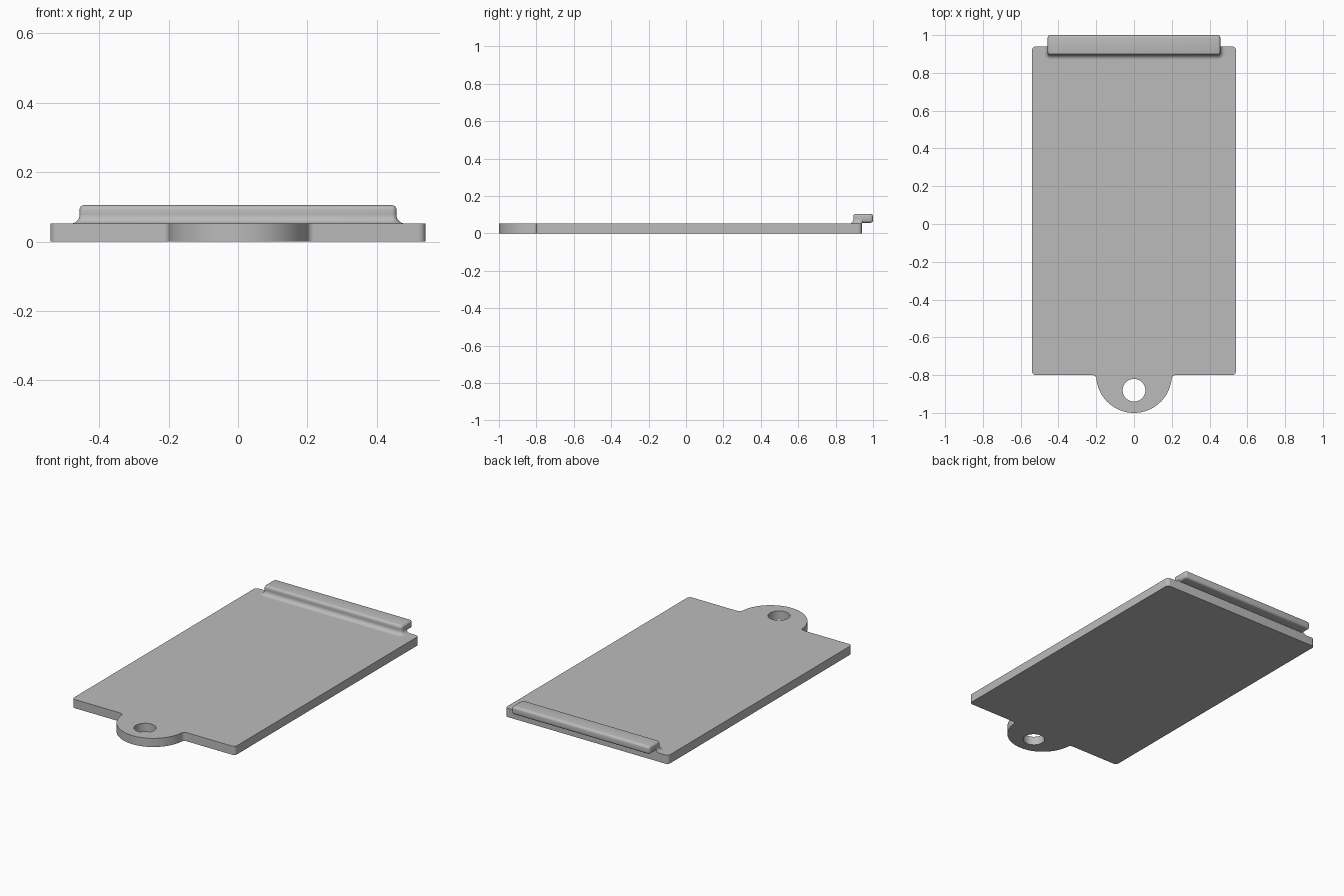
import bpy, bmesh
from math import sin, cos, radians, pi, sqrt, atan2, degrees

if "Cube" in bpy.data.objects:
    bpy.data.objects.remove(bpy.data.objects["Cube"])

grey = bpy.data.materials.new("plain grey")
grey.use_nodes = True
COLOUR = (0.5, 0.5, 0.5, 1)
grey.diffuse_color = COLOUR
grey.node_tree.nodes["Principled BSDF"].inputs["Base Color"].default_value = COLOUR

HALF_W, FRONT, BACK, THICK = 0.54, -0.8, 0.94, 0.052
LIP_W, LIP_FRONT = 0.457, 0.895


def arc(cx, cy, r, start, end, n=6):
    angles = [radians(start + (end - start) * i / n) for i in range(n + 1)]
    return [(cx + r * cos(a), cy + r * sin(a)) for a in angles]


def finish(ob):
    bpy.ops.object.select_all(action="DESELECT")
    ob.select_set(True)
    bpy.context.view_layer.objects.active = ob
    bpy.ops.object.shade_smooth_by_angle(angle=radians(35))


def mesh_object(name, bm):
    bmesh.ops.recalc_face_normals(bm, faces=bm.faces)
    me = bpy.data.meshes.new(name)
    bm.to_mesh(me)
    bm.free()
    me.materials.append(grey)
    ob = bpy.data.objects.new(name, me)
    bpy.context.collection.objects.link(ob)
    return ob


# Plate outline: rounded corners, blended round tab at the front
c, f, tab = 0.02, 0.02, 0.2
fx = sqrt((tab + f) ** 2 - f ** 2)
tilt = degrees(atan2(f, fx))
x = HALF_W - c
outline = (arc(x, FRONT + c, c, -90, 0) + arc(x, BACK - c, c, 0, 90)
           + arc(-x, BACK - c, c, 90, 180) + arc(-x, FRONT + c, c, 180, 270)
           + arc(-fx, FRONT - f, f, 90, tilt)
           + arc(0, FRONT, tab, 180 + tilt, 360 - tilt, 40)[1:-1]
           + arc(fx, FRONT - f, f, 180 - tilt, 90))
hole = arc(0, FRONT - 0.08, 0.06, 0, 360, 40)[:-1]

# Filled curve gives the plate with its through hole
curve = bpy.data.curves.new("plate", "CURVE")
curve.dimensions = "2D"
curve.fill_mode = "BOTH"
curve.extrude = THICK / 2
for loop in (outline, hole):
    spline = curve.splines.new("POLY")
    spline.points.add(len(loop) - 1)
    for p, (px, py) in zip(spline.points, loop):
        p.co = (px, py, 0, 1)
    spline.use_cyclic_u = True
flat = bpy.data.objects.new("plate_outline", curve)
bpy.context.collection.objects.link(flat)
bpy.context.view_layer.update()
depsgraph = bpy.context.evaluated_depsgraph_get()
bm = bmesh.new()
bm.from_mesh(flat.evaluated_get(depsgraph).to_mesh())
bpy.data.objects.remove(flat)
bmesh.ops.remove_doubles(bm, verts=bm.verts, dist=1e-5)
bmesh.ops.translate(bm, verts=bm.verts, vec=(0, 0, THICK / 2))
finish(mesh_object("plate", bm))

# Overhanging lip bar at the back, with rounded edges
bm = bmesh.new()
bmesh.ops.create_cube(bm, size=1)
bmesh.ops.scale(bm, verts=bm.verts, vec=(2 * LIP_W, 1 - LIP_FRONT, 0.048))
bmesh.ops.translate(bm, verts=bm.verts, vec=(0, (1 + LIP_FRONT) / 2, 0.081))
bmesh.ops.bevel(bm, geom=bm.edges[:], offset=0.014, segments=4,
                profile=0.5, affect="EDGES")
finish(mesh_object("lip", bm))

# Concave fillet joining the lip to the plate on the front and both sides
R = 0.024
bm = bmesh.new()
rings = []
for i in range(9):
    a = pi / 2 * i / 8
    grow, z = R * (1 - sin(a)), THICK + R * (1 - cos(a))
    r = 0.014 + grow
    w, y = LIP_W - 0.014, LIP_FRONT + 0.014
    pts = ([(-w - r, BACK)] + arc(-w, y, r, 180, 270)
           + arc(w, y, r, 270, 360) + [(w + r, BACK)])
    rings.append([bm.verts.new((px, py, z)) for px, py in pts])
for low, high in zip(rings, rings[1:]):
    for j in range(len(low)):
        k = (j + 1) % len(low)
        bm.faces.new((low[j], low[k], high[k], high[j]))
bm.faces.new(rings[0][::-1])
bm.faces.new(rings[-1])
finish(mesh_object("lip_fillet", bm))
